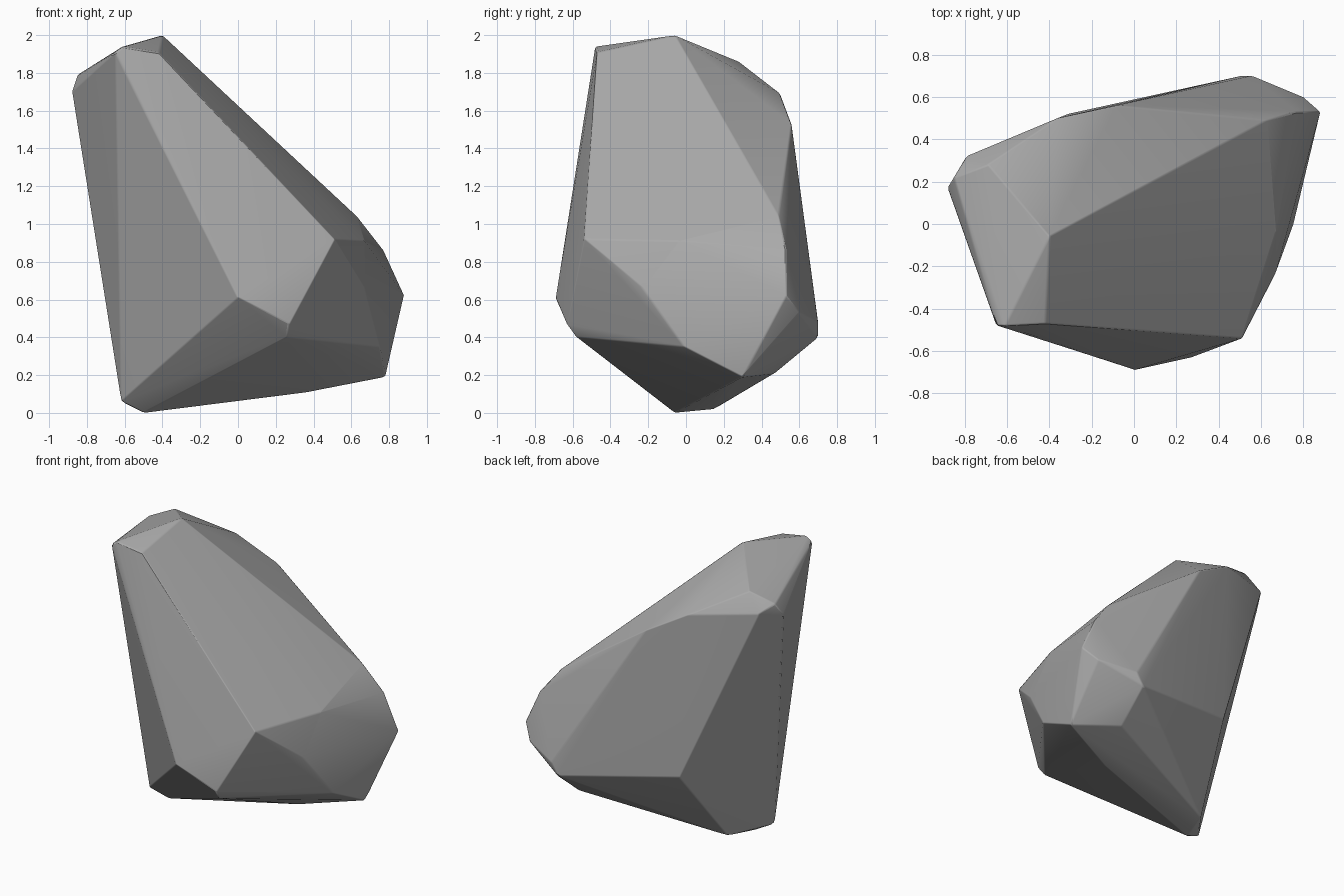
import bpy
import bmesh
import math

default_cube = bpy.data.objects.get("Cube")
if default_cube:
    bpy.data.objects.remove(default_cube, do_unlink=True)

# Corner points of the boulder, grouped by region
peak = [(-0.40, -0.06, 2.0), (-0.61, -0.48, 1.94), (-0.65, -0.48, 1.91),
        (-0.42, -0.47, 1.91)]
back_shoulder = [(-0.88, 0.17, 1.70), (-0.85, 0.22, 1.79), (-0.79, 0.32, 1.74),
                 (-0.69, 0.28, 1.86), (-0.36, 0.5, 1.69), (-0.08, 0.56, 1.53)]
front_ridge = [(0.51, -0.54, 0.92), (0, -0.69, 0.61), (0.27, -0.63, 0.47),
               (0.26, -0.58, 0.4)]
left_flank = [(0.67, -0.04, 0.91), (0.67, -0.23, 0.66), (0.75, -0.01, 0.35),
              (0.63, 0.49, 1.04), (0.77, 0.53, 0.86), (0.88, 0.53, 0.62)]
back_flank = [(0.8, 0.6, 0.53), (0.56, 0.7, 0.48), (0.51, 0.7, 0.4),
              (0.32, 0.65, 0.8), (-0.31, 0.52, 0.54)]
underside = [(-0.62, -0.1, 0.06), (-0.5, -0.06, 0), (-0.43, 0.15, 0.02),
             (0.37, 0.15, 0.11), (0.78, 0.3, 0.19), (0.5, 0.47, 0.21)]


def stone_material():
    mat = bpy.data.materials.new("stone grey")
    mat.use_nodes = True
    colour = (0.4, 0.4, 0.4, 1)
    mat.diffuse_color = colour
    mat.node_tree.nodes["Principled BSDF"].inputs["Base Color"].default_value = colour
    return mat


def hull_object(name, corners):
    """Wrap a tight convex skin around the corners."""
    bm = bmesh.new()
    for corner in corners:
        bm.verts.new(corner)
    hull = bmesh.ops.convex_hull(bm, input=bm.verts)
    spare = set(hull["geom_interior"]) | set(hull["geom_unused"])
    bmesh.ops.delete(bm, geom=[g for g in spare if isinstance(g, bmesh.types.BMVert)],
                     context="VERTS")
    bmesh.ops.dissolve_limit(bm, angle_limit=math.radians(2),
                             verts=bm.verts, edges=bm.edges)
    bmesh.ops.recalc_face_normals(bm, faces=bm.faces)
    mesh = bpy.data.meshes.new(name)
    bm.to_mesh(mesh)
    bm.free()
    obj = bpy.data.objects.new(name, mesh)
    bpy.context.collection.objects.link(obj)
    return obj


boulder = hull_object("boulder", peak + back_shoulder + front_ridge
                      + left_flank + back_flank + underside)
boulder.data.materials.append(stone_material())

# Slightly worn edges with soft shading between the shallow facets
bevel = boulder.modifiers.new("worn edges", "BEVEL")
bevel.width = 0.008
bevel.segments = 1
bevel.limit_method = "ANGLE"
bevel.angle_limit = math.radians(20)

bpy.ops.object.select_all(action="DESELECT")
boulder.select_set(True)
bpy.context.view_layer.objects.active = boulder
bpy.ops.object.shade_smooth_by_angle(angle=math.radians(40))
soften = boulder.modifiers.new("facet shading", "WEIGHTED_NORMAL")
soften.keep_sharp = True
